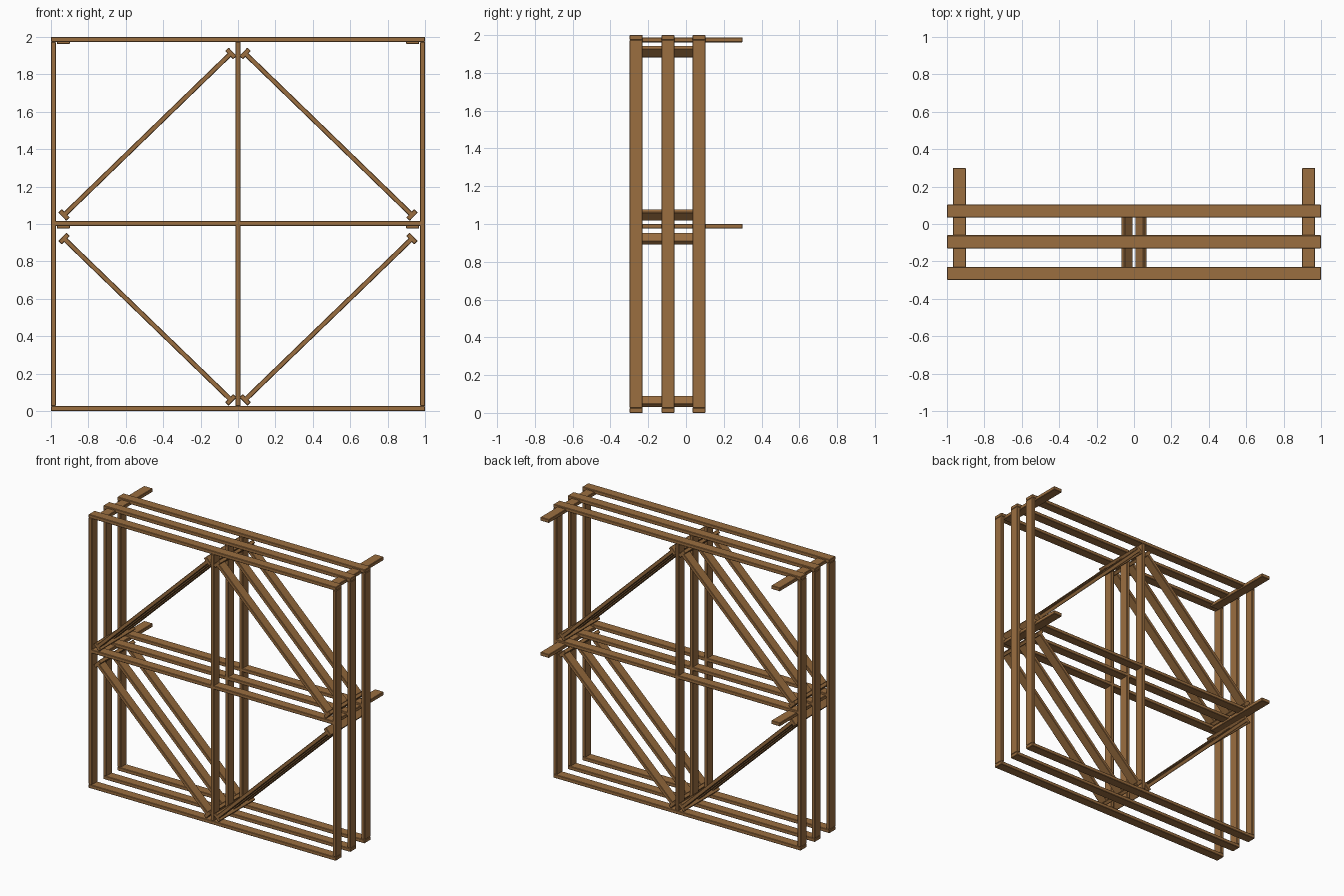
import bpy, math
from mathutils import Vector

if "Cube" in bpy.data.objects:
    bpy.data.objects.remove(bpy.data.objects["Cube"])

wood = bpy.data.materials.new("brown wood")
wood.diffuse_color = (0.328, 0.156, 0.051, 1)
wood.use_nodes = True
wood.node_tree.nodes["Principled BSDF"].inputs["Base Color"].default_value = wood.diffuse_color

W, T = 0.07, 0.026            # plank width and thickness
FRAMES = (-0.264, -0.095, 0.069)


def plank(name, loc, size, angle=0.0):
    """Slightly bevelled board, turned about the y axis."""
    bpy.ops.mesh.primitive_cube_add(size=1, location=loc, rotation=(0, angle, 0))
    o = bpy.context.object
    o.name = name
    o.scale = size
    bpy.ops.object.transform_apply(location=False, rotation=False, scale=True)
    o.data.materials.append(wood)
    b = o.modifiers.new("worn_edges", 'BEVEL')
    b.width, b.segments = 0.003, 1
    return o


# end points of the braces: outer end near the side post, inner end near the centre post
BRACES = {"upper": ((0.93, 1.048), (0.038, 1.912)),
          "lower": ((0.93, 0.922), (0.038, 0.060))}

# three identical frames, one behind the other
for y in FRAMES:
    for part, z in (("bottom", T / 2), ("middle", 1.003), ("top", 2 - T / 2)):
        plank(part + "_rail", (0, y, z), (2, W, T))
    for part, x in (("left", -1 + T / 2), ("centre", 0), ("right", 1 - T / 2)):
        plank(part + "_post", (x, y, 1), (T, W, 2 - 2 * T))
    for part, (a, b) in BRACES.items():
        for s in (-1, 1):
            d = Vector((s * (b[0] - a[0]), 0, b[1] - a[1]))
            mid = (s * (a[0] + b[0]) / 2, y, (a[1] + b[1]) / 2)
            plank(part + "_brace", mid, (d.length, W, T), -math.atan2(d.z, d.x))

# cross pieces tying the brace ends together through the depth
y0, y1 = FRAMES[0] - W / 2, FRAMES[2] + W / 2
for part, (a, b) in BRACES.items():
    for s in (-1, 1):
        ang = -math.atan2(b[1] - a[1], s * (b[0] - a[0]))
        for x, z in (a, b):
            plank(part + "_cross_piece", (s * x, (y0 + y1) / 2, z),
                  (T, y1 - y0, 0.062), ang)

# arms reaching out at the back
for s in (-1, 1):
    for z in (1.975, 0.988):
        plank("back_arm", (s * 0.934, 0.025, z), (W, 0.55, T))
